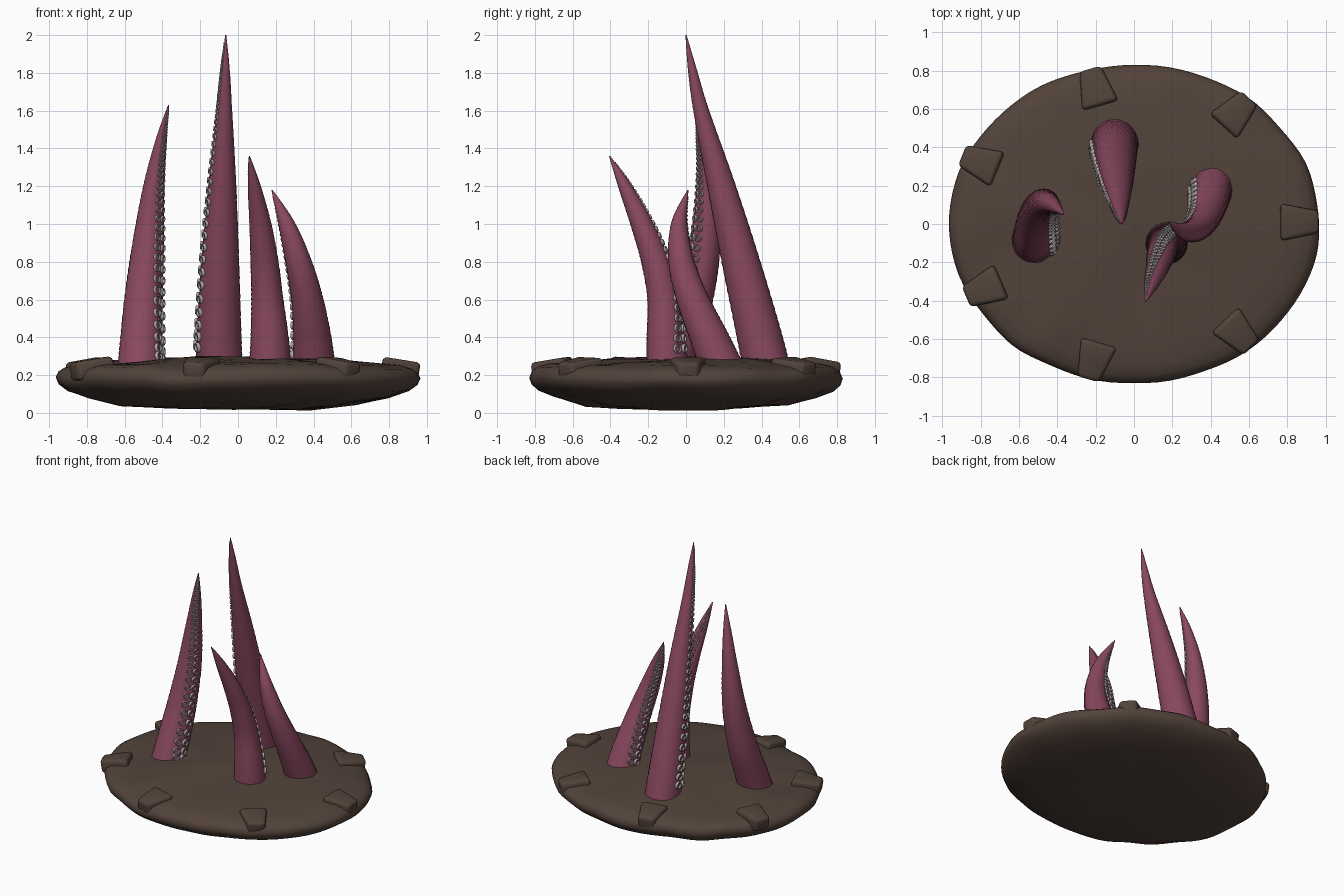
import bpy, bmesh, math
from mathutils import Vector, Matrix, noise

if "Cube" in bpy.data.objects:
    bpy.data.objects.remove(bpy.data.objects["Cube"], do_unlink=True)


def material(name, rgb):
    mat = bpy.data.materials.new(name)
    mat.use_nodes = True
    mat.diffuse_color = (*rgb, 1)
    mat.node_tree.nodes["Principled BSDF"].inputs["Base Color"].default_value = (*rgb, 1)
    return mat


soil = material("brown earth", (0.085, 0.056, 0.043))
skin = material("dusky pink skin", (0.25, 0.065, 0.115))
pale = material("pale grey sucker", (0.42, 0.37, 0.36))


def loft(bm, rings, cap_start=False, cap_end=False):
    """Bridge equal-length rings of points into a tube."""
    loops = [[bm.verts.new(p) for p in ring] for ring in rings]
    n = len(loops[0])
    for a, b in zip(loops, loops[1:]):
        for i in range(n):
            j = (i + 1) % n
            bm.faces.new((a[i], a[j], b[j], b[i]))
    if cap_start:
        bm.faces.new(loops[0][::-1])
    if cap_end:
        bm.faces.new(loops[-1])


def circle(centre, u, v, radius, n):
    turns = [math.tau * i / n for i in range(n)]
    return [centre + (u * math.cos(t) + v * math.sin(t)) * radius for t in turns]


def finish(bm, name, mat, angle=60):
    bmesh.ops.recalc_face_normals(bm, faces=bm.faces)
    mesh = bpy.data.meshes.new(name)
    bm.to_mesh(mesh)
    bm.free()
    mesh.materials.append(mat)
    obj = bpy.data.objects.new(name, mesh)
    bpy.context.collection.objects.link(obj)
    bpy.ops.object.select_all(action="DESELECT")
    obj.select_set(True)
    bpy.context.view_layer.objects.active = obj
    bpy.ops.object.shade_smooth_by_angle(angle=math.radians(angle))
    return obj


def spline(points, t):
    """Catmull-Rom sample of path points (x, y, z, radius), t in 0..1."""
    s = min(t, 0.99999) * (len(points) - 1)
    i = int(s)
    f = s - i
    p = [Vector(points[max(0, min(len(points) - 1, k))]) for k in range(i - 1, i + 3)]
    return 0.5 * (2 * p[1] + (p[2] - p[0]) * f + (2 * p[0] - 5 * p[1] + 4 * p[2] - p[3]) * f * f
                  + (3 * p[1] - p[0] - 3 * p[2] + p[3]) * f ** 3)


# Lumpy earth disc
profile = [(0.02, 0.018), (0.4, 0.022), (0.65, 0.042), (0.84, 0.08), (0.94, 0.115), (0.985, 0.15),
           (1, 0.185), (0.985, 0.215), (0.95, 0.236), (0.88, 0.252), (0.75, 0.266), (0.5, 0.283),
           (0.25, 0.295), (0.02, 0.3)]
rings = []
for f, z in profile:
    ring = []
    for i in range(96):
        a = math.tau * i / 96
        p = Vector((0.965 * f * math.cos(a), 0.83 * f * math.sin(a), z))
        wobble = noise.noise(Vector((math.cos(a), math.sin(a), 0)) * 3)
        lump = noise.noise(Vector((p.x * 4, p.y * 4, z * 2)))
        ring.append((p.x * (1 + 0.015 * wobble), p.y * (1 + 0.015 * wobble), z + 0.016 * lump))
    rings.append(ring)
bm = bmesh.new()
loft(bm, rings, True, True)
finish(bm, "earth_disc", soil)

# Worn stones set around the rim, sloping outwards
stones = [(0.86, 0.01), (0.53, 0.58), (-0.2, 0.71), (-0.8, 0.32),
          (-0.78, -0.34), (-0.21, -0.71), (0.54, -0.57)]
for k, (x, y) in enumerate(stones):
    bm = bmesh.new()
    bmesh.ops.create_cube(bm, size=1)
    for v in bm.verts:
        v.co = Vector((v.co.x * 0.2, v.co.y * (0.155 - 0.08 * v.co.x), v.co.z * 0.1))
    bmesh.ops.bevel(bm, geom=bm.edges[:], offset=0.022, segments=3, profile=0.5, affect="EDGES")
    obj = finish(bm, f"rim_stone_{k + 1}", soil)
    obj.location = (x, y, 0.232)
    obj.rotation_euler = (0.06 * math.sin(k * 2), math.radians(9), math.atan2(y, x))

# Tentacles: path of (x, y, z, radius), then sucker heading at the root and at the tip
tentacles = {
    "right": ([(-0.52, -0.1, 0.2, 0.122), (-0.515, -0.06, 0.32, 0.115), (-0.5, 0.04, 0.6, 0.102),
               (-0.475, 0.1, 0.9, 0.083), (-0.445, 0.11, 1.2, 0.056), (-0.405, 0.085, 1.45, 0.029),
               (-0.367, 0.05, 1.63, 0.003)], -15, -65),
    "back": ([(-0.1, 0.435, 0.2, 0.125), (-0.1, 0.385, 0.42, 0.118), (-0.094, 0.29, 0.8, 0.1),
              (-0.083, 0.187, 1.2, 0.074), (-0.072, 0.08, 1.6, 0.041), (-0.067, 0.033, 1.82, 0.023),
              (-0.065, 0, 2, 0.003)], 188, 195),
    "front": ([(0.17, -0.095, 0.2, 0.115), (0.168, -0.107, 0.38, 0.102), (0.155, -0.12, 0.6, 0.085),
               (0.14, -0.162, 0.8, 0.074), (0.118, -0.235, 1, 0.058), (0.086, -0.325, 1.2, 0.034),
               (0.06, -0.405, 1.36, 0.003)], 35, 135),
    "left": ([(0.405, 0.205, 0.2, 0.115), (0.395, 0.13, 0.38, 0.102), (0.367, 0.035, 0.6, 0.084),
              (0.32, -0.025, 0.8, 0.068), (0.257, -0.036, 1, 0.043), (0.18, 0.01, 1.18, 0.003)], 165, 120),
}
CUP = [(1, -0.3), (1.05, 0.3), (0.88, 0.55), (0.68, 0.5), (0.58, 0.1)]


def frame(path, t):
    """Centre, radius, tangent and two cross axes at t."""
    p = spline(path, t)
    d = (spline(path, min(1, t + 0.01)) - spline(path, max(0, t - 0.01))).to_3d().normalized()
    u = (Vector((1, 0, 0)) - d * d.x).normalized()
    return p.to_3d(), max(p.w, 0.002), d, u, d.cross(u)


for name, (path, start, end) in tentacles.items():
    # Finely ridged body
    bm = bmesh.new()
    rings = []
    for i in range(101):
        c, r, d, u, v = frame(path, i / 100)
        rings.append(circle(c, u, v, r * (1 + 0.012 * (-1) ** i), 24))
    loft(bm, rings, True, True)
    finish(bm, f"{name}_tentacle", skin)

    # Two rows of cup-shaped suckers shrinking to the tip
    bm = bmesh.new()
    t = 0.13
    length = sum((spline(path, (i + 1) / 40) - spline(path, i / 40)).to_3d().length for i in range(40))
    while t < 0.95:
        c, r, d, u, v = frame(path, t)
        size = 0.2 * r + 0.003
        for side in (-1, 1):
            a = math.radians(start + (end - start) * t) + side * 0.25
            out = u * math.cos(a) + v * math.sin(a)
            across = d.cross(out)
            cup = [circle(c + out * (r + h * size), across, d, f * size, 12) for f, h in CUP]
            loft(bm, cup)
        t += 2.2 * size / length
    finish(bm, f"{name}_suckers", pale)
